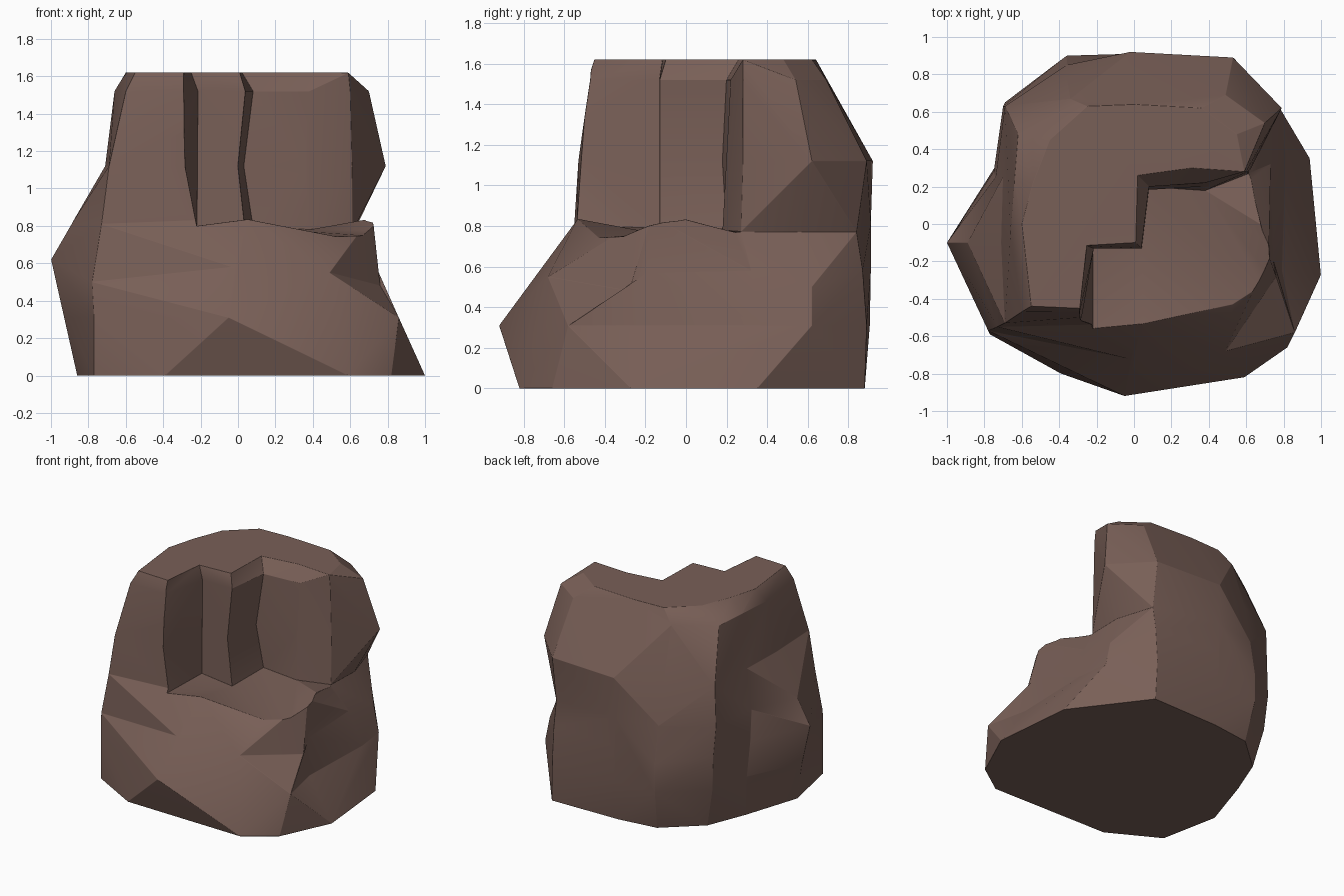
import bpy, bmesh, math

if "Cube" in bpy.data.objects:
    bpy.data.objects.remove(bpy.data.objects["Cube"])

# Lower boulder: height and 13 outline points, counter-clockwise from the front
# (a third value overrides the ring height for that point)
LOWER = [
    (0.0, [(-.39, -.80), (.59, -.82), (.82, -.66), (1, -.27), (.94, .35), (.75, .61),
           (.54, .88), (-.02, .87), (-.33, .83), (-.6, .59), (-.72, .29), (-.86, -.14), (-.77, -.59)]),
    (0.31, [(-.05, -.92), (.53, -.75), (.86, -.58), (.79, -.25), (.81, .37), (.78, .62),
            (.53, .89), (-.02, .905), (-.36, .9), (-.67, .63), (-.74, .31), (-.93, -.1), (-.77, -.59)]),
    (0.58, [(-.03, -.72), (.49, -.68, .55), (.76, -.28, .48), (.74, -.18), (.73, .32), (.74, .62, .5),
            (.53, .87), (-.02, .91), (-.36, .9, .53), (-.69, .65), (-.75, .28), (-1, -.1, .62), (-.78, -.57, .5)]),
    (0.81, [(.05, -.53, .84), (.53, -.42, .75), (.69, -.24, .82), (.72, -.17, .85), (.61, .28, .77), (.62, .55, .77),
            (.53, .84, .77), (-.02, .91), (-.36, .85), (-.7, .63), (-.74, .25), (-.89, -.1), (-.73, -.55)]),
]
# Upper boulder: the back nine points; the front four are carved away later
FRONT = [(.05, -.53), (.53, -.42), (.69, -.24), (.72, -.17)]
UPPER = [
    (1.12, [(.61, .28), (.79, .62), (.53, .89), (-.02, .92), (-.36, .79), (-.69, .63), (-.7, .25), (-.71, -.1), (-.69, -.53)]),
    (1.52, [(.6, .28), (.7, .54), (.49, .69), (0, .7), (-.34, .67), (-.62, .48), (-.64, .22), (-.66, -.05), (-.6, -.47)]),
    (1.62, [(.59, .28), (.55, .48), (.36, .62), (0, .64), (-.25, .63), (-.45, .45), (-.54, .22), (-.6, 0), (-.55, -.44)]),
]


def loft(name, rings):
    """Closed solid through matching rings of 3D points, split along its outward diagonals."""
    bm = bmesh.new()
    rows = [[bm.verts.new(p) for p in ring] for ring in rings]
    n = len(rows[0])
    for a, b in zip(rows, rows[1:]):
        for i in range(n):
            j = (i + 1) % n
            d1, d2 = (a[i].co + b[j].co).xy.length, (a[j].co + b[i].co).xy.length
            if d1 > d2:
                tris = (a[i], a[j], b[j]), (a[i], b[j], b[i])
            else:
                tris = (a[i], a[j], b[i]), (a[j], b[j], b[i])
            for t in tris:
                bm.faces.new(t)
    caps = [bm.faces.new(rows[0][::-1]), bm.faces.new(rows[-1])]
    bmesh.ops.triangulate(bm, faces=caps)
    bmesh.ops.recalc_face_normals(bm, faces=bm.faces[:])
    mesh = bpy.data.meshes.new(name)
    bm.to_mesh(mesh)
    bm.free()
    obj = bpy.data.objects.new(name, mesh)
    bpy.context.collection.objects.link(obj)
    return obj


# Boulder body
rings = [[(*p, z)[:3] for p in pts] for z, pts in LOWER]
for z, pts in UPPER:
    s = 1 - 0.15 * (z - 0.82)
    rings.append([(x, y * s, z) for x, y in FRONT] + [(x, y, z) for x, y in pts])
rock = loft("stepped_boulder", rings)

# Zigzag carving that leaves the ledge and the stepped wall
WALLS = [
    (0.80, [(-.22, -.55), (-.22, -.13), (.04, -.13), (.08, .2), (.38, .18), (.6, .27)]),
    (1.12, [(-.285, -.53), (-.22, -.13), (0, -.13), (.03, .18), (.36, .2), (.6, .28)]),
    (1.52, [(-.29, -.47), (-.215, -.13), (.04, -.13), (.08, .2), (.38, .22), (.6, .28)]),
    (1.62, [(-.29, -.46), (-.25, -.1), (.01, -.1), (.02, .26), (.31, .3), (.6, .28)]),
    (1.80, [(-.29, -.46), (-.25, -.1), (.01, -.1), (.02, .26), (.31, .3), (.6, .28)]),
]
OUTER = [(1, .28), (1, -.2), (.85, -.62), (.06, -.8)]
LEDGE_Z = [.80, .79, .76, .79, .78, .76, .77, .89, .73, .885, .80]
levels = []
for k, (z, path) in enumerate(WALLS):
    outline = path + OUTER + [(path[0][0], -.8)]
    levels.append([(x, y, LEDGE_Z[i] if k == 0 else z) for i, (x, y) in enumerate(outline)])
cutter = loft("wall_cutter", levels)
cutter.hide_render = True

cut = rock.modifiers.new("carve", 'BOOLEAN')
cut.operation = 'DIFFERENCE'
cut.solver = 'EXACT'
cut.object = cutter
bpy.ops.object.select_all(action='DESELECT')
bpy.context.view_layer.objects.active = rock
rock.select_set(True)
bpy.ops.object.modifier_apply(modifier=cut.name)
bpy.data.objects.remove(cutter)

# Clean up slivers left by the carving
bm = bmesh.new()
bm.from_mesh(rock.data)
bmesh.ops.remove_doubles(bm, verts=bm.verts[:], dist=0.025)
bmesh.ops.dissolve_limit(bm, angle_limit=math.radians(3), verts=bm.verts[:], edges=bm.edges[:])
bm.to_mesh(rock.data)
bm.free()

# Softly worn edges with smooth shading
for poly in rock.data.polygons:
    poly.use_smooth = True
worn = rock.modifiers.new("worn_edges", 'BEVEL')
worn.width = 0.012
worn.segments = 1
worn.limit_method = 'ANGLE'
worn.angle_limit = math.radians(22)
rock.modifiers.new("shading", 'WEIGHTED_NORMAL')

# Brown stone
stone = bpy.data.materials.new("brown_stone")
stone.diffuse_color = (0.19, 0.115, 0.095, 1)
stone.use_nodes = True
stone.node_tree.nodes["Principled BSDF"].inputs["Base Color"].default_value = stone.diffuse_color
rock.data.materials.clear()
rock.data.materials.append(stone)
